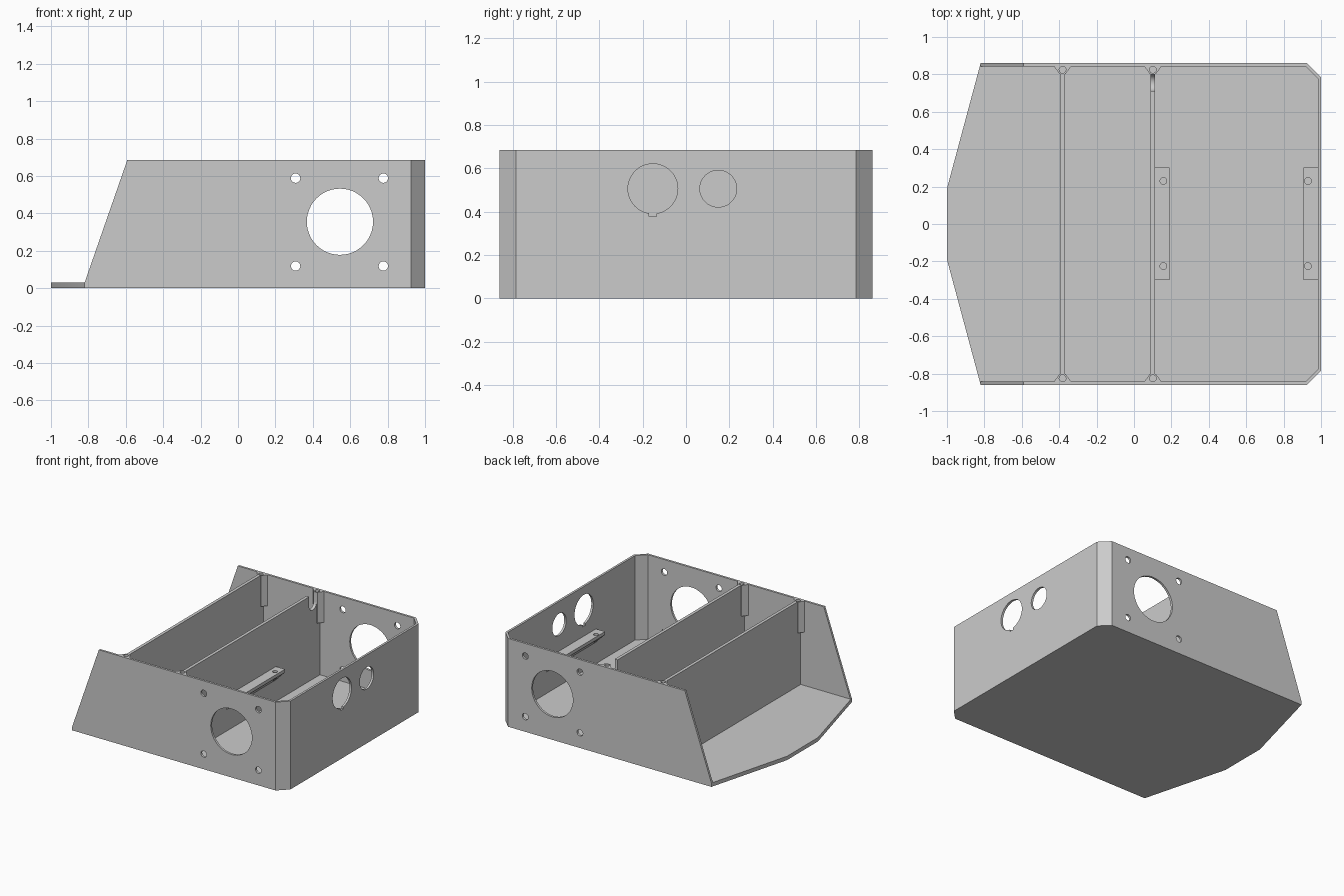
import bpy, bmesh, math
from mathutils import Vector

if "Cube" in bpy.data.objects:
    bpy.data.objects.remove(bpy.data.objects["Cube"])

HEIGHT, FLOOR, WALL = 0.685, 0.03, 0.017
INNER_Y = 0.86 - WALL

grey = bpy.data.materials.new("plain grey")
grey.use_nodes = True
grey.diffuse_color = (0.6, 0.6, 0.6, 1)
grey.node_tree.nodes["Principled BSDF"].inputs["Base Color"].default_value = grey.diffuse_color


def prism(name, points, axis, lo, hi):
    """Extrude a 2D profile along an axis from lo to hi."""
    place = {"x": lambda u, v: (lo, u, v),
             "y": lambda u, v: (u, lo, v),
             "z": lambda u, v: (u, v, lo)}[axis]
    bm = bmesh.new()
    face = bm.faces.new([bm.verts.new(place(u, v)) for u, v in points])
    grown = bmesh.ops.extrude_face_region(bm, geom=[face])["geom"]
    step = Vector([(hi - lo) * (axis == a) for a in "xyz"])
    bmesh.ops.translate(bm, vec=step, verts=[g for g in grown if isinstance(g, bmesh.types.BMVert)])
    bmesh.ops.recalc_face_normals(bm, faces=bm.faces)
    mesh = bpy.data.meshes.new(name)
    bm.to_mesh(mesh)
    bm.free()
    obj = bpy.data.objects.new(name, mesh)
    obj.data.materials.append(grey)
    bpy.context.collection.objects.link(obj)
    return obj


def circle(u, v, r, n=48):
    return [(u + r * math.cos(2 * math.pi * i / n), v + r * math.sin(2 * math.pi * i / n))
            for i in range(n)]


def rect(u0, u1, v0, v1):
    return [(u0, v0), (u1, v0), (u1, v1), (u0, v1)]


def combine(obj, tools, operation="DIFFERENCE"):
    """Apply each tool to the object and delete it."""
    bpy.context.view_layer.objects.active = obj
    for tool in tools:
        mod = obj.modifiers.new("combine", "BOOLEAN")
        mod.operation, mod.solver, mod.object = operation, "EXACT", tool
        bpy.ops.object.modifier_apply(modifier=mod.name)
        bpy.data.objects.remove(tool)


def finish(obj):
    bpy.ops.object.select_all(action="DESELECT")
    obj.select_set(True)
    bpy.context.view_layer.objects.active = obj
    bpy.ops.object.shade_smooth_by_angle(angle=math.radians(25))


# Tray: outer shape with a pointed nose and clipped rear corners
half = [(-1, 0.19), (-0.82, 0.86), (0.925, 0.86), (1, 0.785)]
body = prism("tray", half + [(x, -y) for x, y in reversed(half)], "z", 0, HEIGHT)

# Hollow, open at the nose, with sloping side wall ends
inner = [(-1.2, INNER_Y), (0.918, INNER_Y), (1 - WALL, 0.778)]
cuts = [prism("hollow", inner + [(x, -y) for x, y in reversed(inner)], "z", FLOOR, 1),
        prism("slope", [(-1.2, FLOOR), (-0.82, FLOOR), (-0.592, HEIGHT), (-0.592, 1), (-1.2, 1)],
              "y", -1, 1)]

# Fan opening and screw holes through both side walls
cuts.append(prism("fan_hole", circle(0.545, 0.355, 0.177), "y", -1, 1))
for x in (0.308, 0.777):
    for z in (0.118, 0.588):
        cuts.append(prism("screw_hole", circle(x, z, 0.025, 24), "y", -1, 1))

# Connector holes in the rear wall, the large one with a key slot
cuts += [prism("large_hole", circle(-0.153, 0.506, 0.115), "x", 0.9, 1.1),
         prism("key_slot", rect(-0.17, -0.136, 0.377, 0.42), "x", 0.9, 1.1),
         prism("small_hole", circle(0.149, 0.506, 0.085), "x", 0.9, 1.1)]
combine(body, cuts)
finish(body)

# Dividers with screw posts at both ends
for name, x in (("front_divider", -0.382), ("rear_divider", 0.101)):
    divider = prism(name, rect(x - 0.012, x + 0.012, -INNER_Y, INNER_Y), "z", FLOOR, HEIGHT)
    posts, holes = [], []
    for s in (-1, 1):
        post = [(x - 0.046, s * INNER_Y), (x - 0.017, s * 0.803),
                (x + 0.017, s * 0.803), (x + 0.046, s * INNER_Y)]
        posts.append(prism("post", post, "z", 0.445, HEIGHT))
        holes.append(prism("post_hole", circle(x, s * 0.825, 0.018, 24), "z", 0.58, 1))
    combine(divider, posts, "UNION")
    if name == "rear_divider":
        # Round-bottomed cable notch
        arc = [(0.755 + 0.045 * math.cos(a), 0.61 + 0.045 * math.sin(a))
               for a in (math.pi * (1 + i / 16) for i in range(17))]
        holes.append(prism("notch", arc + [(0.8, 1), (0.71, 1)], "x", x - 0.1, x + 0.1))
    combine(divider, holes)
    finish(divider)

# Mounting ledges with sloping undersides, facing each other
for name, root, d, hole_x in (("divider_ledge", 0.113, 1, 0.157),
                              ("rear_wall_ledge", 1 - WALL, -1, 0.93)):
    tip = root + d * 0.078
    ledge = prism(name, [(root, 0.3), (tip, 0.3), (tip, 0.275), (root, 0.197)], "y", -0.3, 0.303)
    combine(ledge, [prism("ledge_hole", circle(hole_x, y, 0.018, 24), "z", 0.1, 0.4)
                    for y in (-0.225, 0.23)])
    finish(ledge)
